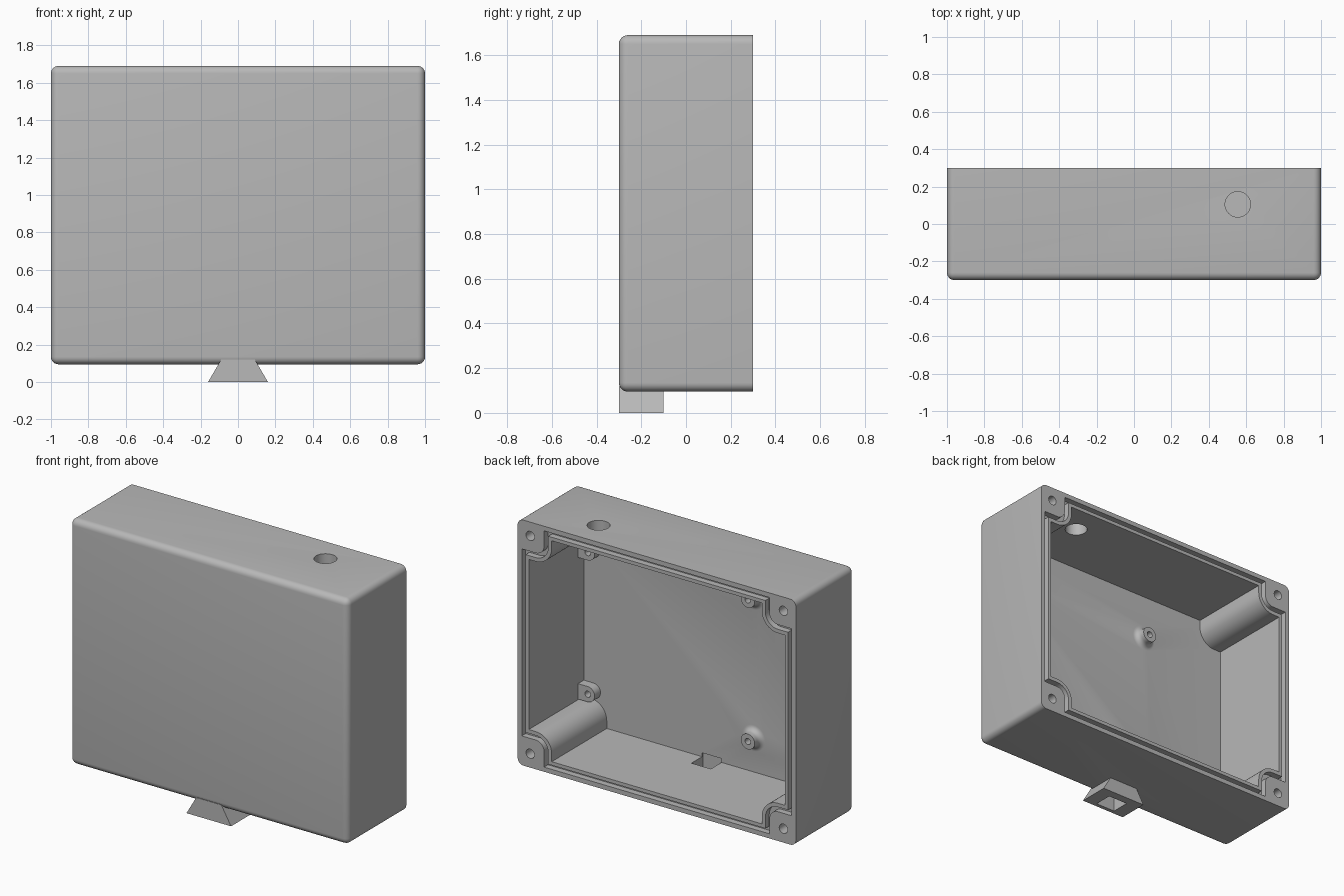
import bpy, bmesh
from math import cos, sin, pi, radians

cube = bpy.data.objects.get("Cube")
if cube:
    bpy.data.objects.remove(cube, do_unlink=True)

grey = bpy.data.materials.new("plain grey")
grey.use_nodes = True
COLOUR = (0.48, 0.48, 0.48, 1)
grey.diffuse_color = COLOUR
grey.node_tree.nodes["Principled BSDF"].inputs["Base Color"].default_value = COLOUR

W, H, ZC = 1.0, 0.7975, 0.8925      # half width, half height, centre height
FRONT, BACK = -0.3, 0.3
INNER = -0.265                      # inner side of the front wall


def make(name, bm):
    bmesh.ops.recalc_face_normals(bm, faces=bm.faces)
    mesh = bpy.data.meshes.new(name)
    bm.to_mesh(mesh)
    bm.free()
    mesh.materials.append(grey)
    obj = bpy.data.objects.new(name, mesh)
    bpy.context.collection.objects.link(obj)
    return obj


def prism(name, points, y0, y1):
    """Extrude an x-z outline along y."""
    bm = bmesh.new()
    a, b = [[bm.verts.new((x, y, z)) for x, z in points] for y in (y0, y1)]
    bm.faces.new(a)
    bm.faces.new(b)
    for i in range(len(a)):
        j = (i + 1) % len(a)
        bm.faces.new((a[i], a[j], b[j], b[i]))
    return make(name, bm)


def ring(name, outer, inner, y0, y1):
    """Closed channel between two matching outlines."""
    bm = bmesh.new()
    loops = [[bm.verts.new((x, y, z)) for x, z in pts]
             for pts, y in ((outer, y0), (outer, y1), (inner, y1), (inner, y0))]
    for k in range(4):
        a, b = loops[k], loops[(k + 1) % 4]
        for i in range(len(a)):
            j = (i + 1) % len(a)
            bm.faces.new((a[i], a[j], b[j], b[i]))
    return make(name, bm)


def box(name, lo, hi):
    return prism(name, [(lo[0], lo[2]), (hi[0], lo[2]), (hi[0], hi[2]), (lo[0], hi[2])],
                 lo[1], hi[1])


def circle(x, z, r, n=32):
    return [(x + r * cos(2 * pi * i / n), z + r * sin(2 * pi * i / n)) for i in range(n)]


def outline(wall, boss, r, steps=10):
    """Rectangle set in by the wall, going round a rounded boss in each corner."""
    corner = [(W - boss, H - wall)]
    for i in range(steps + 1):
        t = pi + pi / 2 * i / steps
        corner.append((W - boss + r + r * cos(t), H - boss + r + r * sin(t)))
    corner.append((W - wall, H - boss))
    pts = []
    for sx, sz in ((1, 1), (1, -1), (-1, -1), (-1, 1)):
        run = corner if sx * sz > 0 else corner[::-1]
        pts += [(sx * x, ZC + sz * z) for x, z in run]
    return pts


def combine(target, tool, operation):
    mod = target.modifiers.new(tool.name, 'BOOLEAN')
    mod.operation, mod.solver, mod.object = operation, 'EXACT', tool
    bpy.context.view_layer.objects.active = target
    bpy.ops.object.modifier_apply(modifier=mod.name)
    bpy.data.objects.remove(tool, do_unlink=True)


# Outer shell: every edge rounded except those of the open back
enclosure = box("enclosure", (-W, FRONT, ZC - H), (W, BACK, ZC + H))
bm = bmesh.new()
bm.from_mesh(enclosure.data)
edges = [e for e in bm.edges if min(v.co.y for v in e.verts) < 0]
bmesh.ops.bevel(bm, geom=edges, offset=0.04, segments=6, profile=0.5, affect='EDGES')
bm.to_mesh(enclosure.data)
bm.free()

# Dovetail tab under the shell
combine(enclosure, prism("tab", [(-0.16, 0), (0.16, 0), (0.09, 0.12), (-0.09, 0.12)],
                         FRONT, -0.1), 'UNION')

# Cavity with corner columns, and the seal groove in the rim
combine(enclosure, prism("cavity", outline(0.08, 0.245, 0.115), INNER, 0.4), 'DIFFERENCE')
combine(enclosure, ring("seal_groove", outline(0.03, 0.19, 0.06),
                        outline(0.057, 0.22, 0.09), 0.26, 0.4), 'DIFFERENCE')

# Screw holes in the corner columns
for sx in (-1, 1):
    for sz in (-1, 1):
        hole = prism("screw_hole", circle(sx * (W - 0.09), ZC + sz * (H - 0.09), 0.03),
                     0.05, 0.4)
        combine(enclosure, hole, 'DIFFERENCE')

# Cable hole in the top wall
bm = bmesh.new()
bmesh.ops.create_cone(bm, cap_ends=True, segments=48, radius1=0.068, radius2=0.068, depth=0.4)
bmesh.ops.translate(bm, verts=bm.verts, vec=(0.555, 0.105, ZC + H))
combine(enclosure, make("cable_hole", bm), 'DIFFERENCE')

# Slot through the tab and the floor
combine(enclosure, box("slot", (-0.07, -0.275, -0.1), (0.07, -0.155, 0.2)), 'DIFFERENCE')


def standoff(x, z, tip=-0.205, r=0.05, flare=0.035, n=32):
    """Hollow post with a flared foot, open at the tip."""
    profile = [(r + flare, INNER - 0.005)]
    for i in range(7):
        t = pi / 2 * i / 6
        profile.append((r + flare * (1 - sin(t)), INNER + flare * (1 - cos(t))))
    profile += [(r, tip), (0.02, tip), (0.02, INNER + 0.005)]
    bm = bmesh.new()
    rows = [[bm.verts.new((px, y, pz)) for px, pz in circle(x, z, rad, n)]
            for rad, y in profile]
    for a, b in zip(rows, rows[1:]):
        for i in range(n):
            j = (i + 1) % n
            bm.faces.new((a[i], a[j], b[j], b[i]))
    bm.faces.new(rows[0])
    bm.faces.new(rows[-1])
    return make("standoff", bm)


# Circuit board posts; the pair beside the side wall is joined to it
for z in (0.395, 1.315):
    combine(enclosure, standoff(-0.3, z), 'UNION')
    x, r, n = 0.85, 0.05, 16
    arc = [(x + r * cos(t), z + r * sin(t))
           for t in (pi / 2 + pi * i / n for i in range(n + 1))]
    lug = prism("wall_standoff", arc + [(0.94, z - r), (0.94, z + r)], INNER - 0.01, -0.205)
    combine(enclosure, lug, 'UNION')
    combine(enclosure, prism("pilot_hole", circle(x, z, 0.02), -0.26, -0.1), 'DIFFERENCE')

# Smooth rounds, sharp corners
bpy.ops.object.select_all(action='DESELECT')
enclosure.select_set(True)
bpy.context.view_layer.objects.active = enclosure
bpy.ops.object.shade_smooth_by_angle(angle=radians(30))
